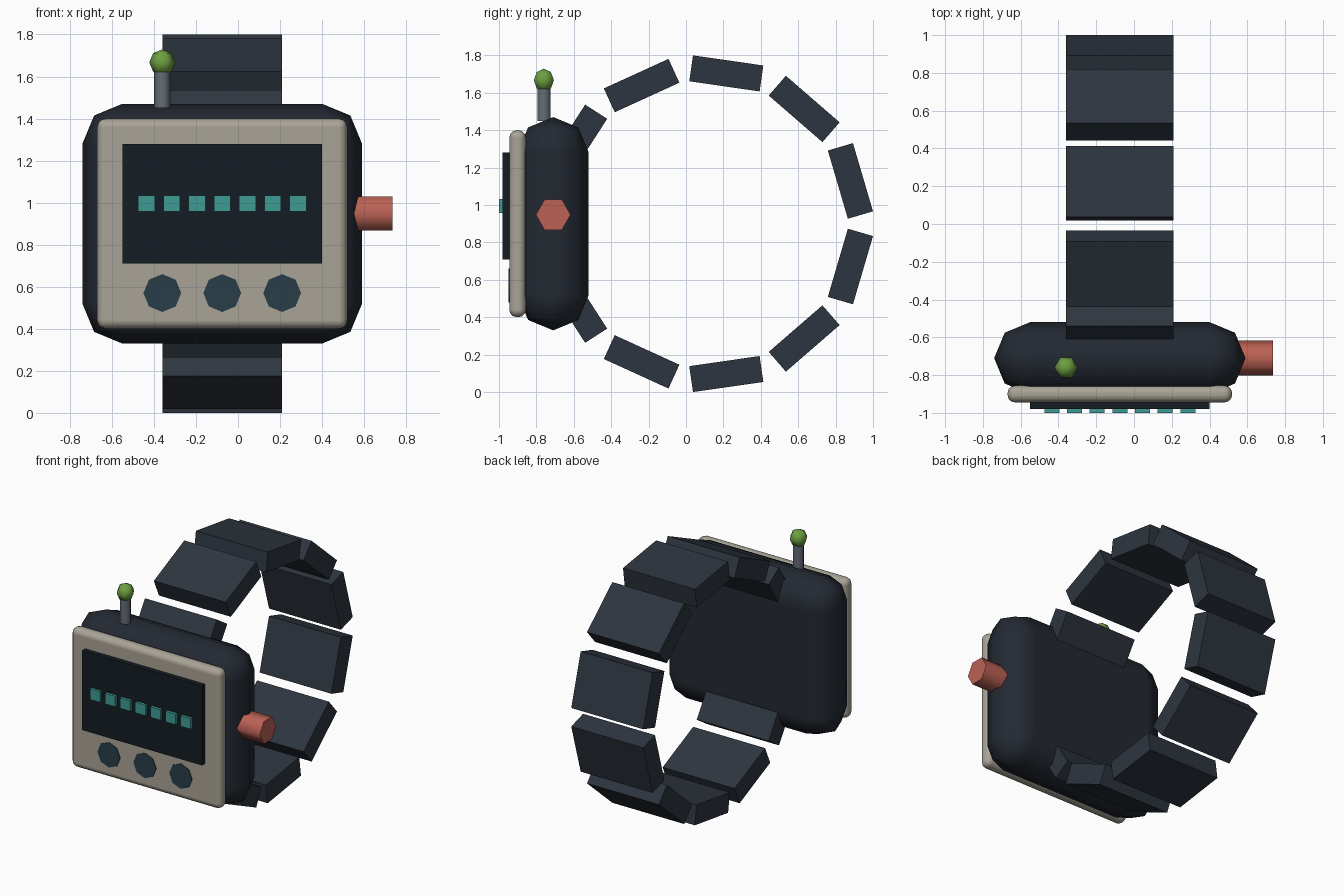
import bpy, bmesh, math
from mathutils import Vector, Matrix

if "Cube" in bpy.data.objects:
    bpy.data.objects.remove(bpy.data.objects["Cube"])

CX = -0.075  # centre line of the watch case


def material(name, rgb):
    m = bpy.data.materials.new(name)
    m.diffuse_color = (*rgb, 1)
    m.use_nodes = True
    m.node_tree.nodes["Principled BSDF"].inputs["Base Color"].default_value = m.diffuse_color
    return m


CASE = material("case_dark", (0.017, 0.022, 0.032))
BAND = material("band_dark", (0.027, 0.036, 0.050))
PLATE = material("plate_beige", (0.40, 0.37, 0.31))
GLASS = material("screen_black", (0.007, 0.012, 0.017))
TEAL = material("teal", (0.05, 0.33, 0.30))
SLATE = material("button_slate", (0.023, 0.048, 0.065))
RED = material("crown_red", (0.50, 0.12, 0.09))
STEEL = material("steel", (0.13, 0.15, 0.18))
GREEN = material("green", (0.15, 0.35, 0.05))


def finish(name, bm, mat):
    bmesh.ops.recalc_face_normals(bm, faces=bm.faces)
    me = bpy.data.meshes.new(name)
    bm.to_mesh(me)
    bm.free()
    ob = bpy.data.objects.new(name, me)
    bpy.context.collection.objects.link(ob)
    me.materials.append(mat)
    return ob


def box(name, lo, hi, mat, bevel=0, segments=2):
    lo, hi = Vector(lo), Vector(hi)
    bm = bmesh.new()
    bmesh.ops.create_cube(bm, size=1, matrix=Matrix.Diagonal((*(hi - lo), 1)))
    ob = finish(name, bm, mat)
    ob.location = (lo + hi) / 2
    if bevel:
        for p in ob.data.polygons:
            p.use_smooth = True
        mod = ob.modifiers.new("Bevel", 'BEVEL')
        mod.width, mod.segments = bevel, segments
        mod.limit_method = 'NONE'
        mod.harden_normals = True
    return ob


def lathe(name, profile, sides, axis, loc, mat, smooth=65):
    """Spin (radius, height) points around an axis, first corner at angle 0."""
    bm = bmesh.new()
    rings = []
    for r, h in profile:
        ring = []
        for i in range(sides):
            a = 2 * math.pi * i / sides
            c, s = r * math.cos(a), r * math.sin(a)
            ring.append(bm.verts.new({'x': (h, c, s), 'y': (c, h, s), 'z': (c, s, h)}[axis]))
        rings.append(ring)
    for a, b in zip(rings, rings[1:]):
        for i in range(sides):
            j = (i + 1) % sides
            bm.faces.new((a[i], a[j], b[j], b[i]))
    for ring, (r, _) in ((rings[0], profile[0]), (rings[-1], profile[-1])):
        if r > 0:
            bm.faces.new(ring)
    bmesh.ops.remove_doubles(bm, verts=bm.verts, dist=1e-5)
    ob = finish(name, bm, mat)
    ob.location = loc
    if smooth:
        bpy.ops.object.select_all(action='DESELECT')
        ob.select_set(True)
        bpy.context.view_layer.objects.active = ob
        bpy.ops.object.shade_smooth_by_angle(angle=math.radians(smooth))
    return ob


# Case, face plate and screen
box("case", (-0.74, -0.90, 0.33), (0.59, -0.52, 1.47), CASE, 0.1895, 2)
box("face_plate", (-0.67, -0.945, 0.40), (0.52, -0.855, 1.40), PLATE, 0.042, 3)
box("screen", (-0.55, -0.98, 0.71), (0.40, -0.92, 1.28), GLASS)

# Row of screen segments
for i in range(7):
    x = CX + (i - 3) * 0.12
    box(f"screen_segment_{i + 1}", (x - 0.04, -1.0, 0.957), (x + 0.04, -0.97, 1.033), TEAL)

# Three octagonal buttons
for i in range(3):
    lathe(f"button_{i + 1}", [(0.09, -0.95), (0.09, -0.90)], 8, 'y',
          (CX + (i - 1) * 0.285, 0, 0.57), SLATE)

# Hexagonal side crown
lathe("crown", [(0.093, 0.50), (0.093, 0.735)], 6, 'x', (0, -0.71, 0.948), RED)

# Antenna stem and ball
lathe("antenna_stem", [(0.04, 1.45), (0.04, 1.63)], 6, 'z', (-0.36, -0.76, 0), STEEL)
ball = [(0.062 * math.sin(math.pi * k / 4), -0.062 * math.cos(math.pi * k / 4)) for k in range(5)]
lathe("antenna_ball", ball, 6, 'z', (-0.36, -0.76, 1.667), GREEN)

# Band links around the wrist (the eleventh position is inside the case)
STEP = 2 * math.pi / 11
for i in range(10):
    a = (i - 4.5) * STEP
    link = box(f"band_link_{i + 1}", (-0.285, -0.07, -0.19), (0.285, 0.07, 0.19), BAND)
    link.location = (CX, 0.10 + 0.812 * math.cos(a), 0.90 + 0.812 * math.sin(a))
    link.rotation_euler.x = a
